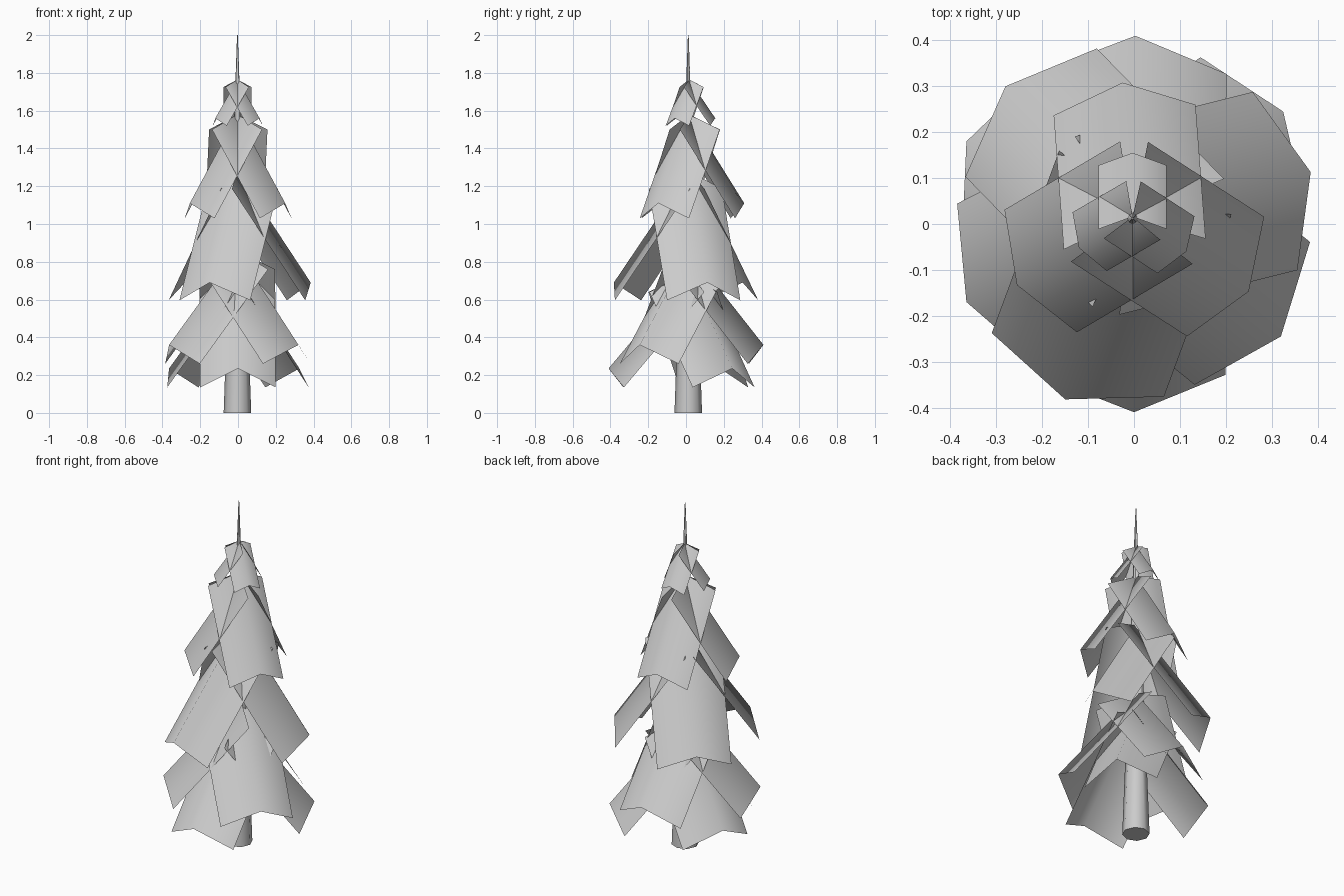
import bpy, bmesh
from math import radians
from mathutils import Vector

if "Cube" in bpy.data.objects:
    bpy.data.objects.remove(bpy.data.objects["Cube"])

AXIS = Vector((-0.003, 0.016, 0))  # trunk axis, slightly off centre


def finish(bm, name, angle):
    me = bpy.data.meshes.new(name)
    bm.to_mesh(me)
    bm.free()
    ob = bpy.data.objects.new(name, me)
    bpy.context.collection.objects.link(ob)
    bpy.ops.object.select_all(action='DESELECT')
    bpy.context.view_layer.objects.active = ob
    ob.select_set(True)
    bpy.ops.object.shade_smooth_by_angle(angle=radians(angle))
    return ob


# Trunk: tapered to a thin tip, leaning very slightly
bm = bmesh.new()
bmesh.ops.create_cone(bm, cap_ends=True, segments=8, radius1=0.073, radius2=0.002, depth=2.0)
bmesh.ops.translate(bm, verts=bm.verts, vec=AXIS + Vector((0, -0.004, 1.0)))
finish(bm, "trunk", 50)


# Bough tiers: each bough is a rectangular sheet folded along its ridge,
# running from the trunk axis down to a tip given in plan
def tier(name, tips, half, inset, z_tip, z_root, drop):
    bm = bmesh.new()
    for x, y in tips:
        tip = Vector((x, y, 0))
        out = (tip - AXIS).normalized()
        side = Vector((-out.y, out.x, 0)) * half
        back = out * -inset - Vector((0, 0, drop))
        rows = []
        for p, z in ((AXIS, z_root), (tip, z_tip)):
            mid = p + Vector((0, 0, z))
            rows.append([bm.verts.new(v) for v in (mid - side + back, mid, mid + side + back)])
        for i in range(2):
            bm.faces.new((rows[0][i], rows[1][i], rows[1][i + 1], rows[0][i + 1]))
    finish(bm, name, 80)


tier("boughs_bottom", ((0, -0.41), (0.325, 0.245), (-0.365, 0.18)),
     0.20, 0.08, 0.235, 0.74, 0.10)
tier("boughs_lower", ((-0.365, -0.17), (0.32, -0.245), (0.003, 0.41)),
     0.20, 0.08, 0.36, 0.86, 0.10)
tier("boughs_middle", ((-0.15, -0.382), (0.385, 0.113), (-0.28, 0.30)),
     0.20, 0.08, 0.69, 1.28, 0.094)
tier("boughs_upper", ((-0.255, -0.133), (0.25, -0.147), (-0.025, 0.308)),
     0.155, 0.06, 1.11, 1.58, 0.08)
tier("boughs_top", ((-0.12, -0.052), (0.114, -0.06), (-0.003, 0.155)),
     0.074, 0.027, 1.56, 1.765, 0.04)
